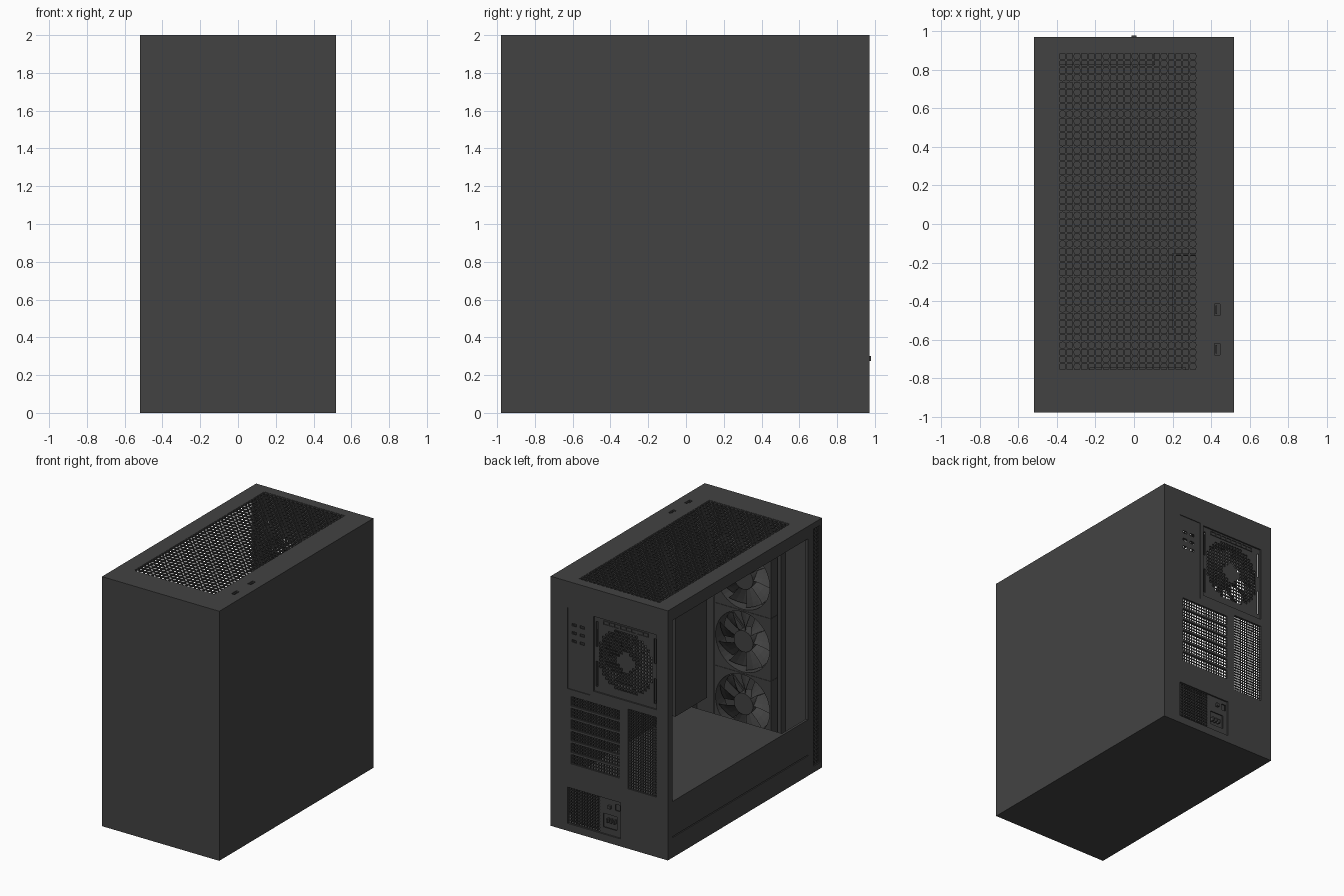
import bpy, bmesh, math
from mathutils import Vector

if "Cube" in bpy.data.objects:
    bpy.data.objects.remove(bpy.data.objects["Cube"])

mat = bpy.data.materials.new("dark_grey")
mat.diffuse_color = (0.055, 0.055, 0.055, 1)
mat.use_nodes = True
mat.node_tree.nodes["Principled BSDF"].inputs["Base Color"].default_value = mat.diffuse_color
X0, X1, Y0, Y1 = -0.52, 0.52, -0.98, 0.972

# planes: (u, v) -> 3D at a given offset, plus inward direction
PLANES = {
    "top": (lambda u, v, o: Vector((u, v, o)), Vector((0, 0, -1))),
    "back": (lambda u, v, o: Vector((u, o, v)), Vector((0, -1, 0))),
    "left": (lambda u, v, o: Vector((o, u, v)), Vector((1, 0, 0))),
}


def add_object(name, bm):
    bmesh.ops.recalc_face_normals(bm, faces=bm.faces)
    me = bpy.data.meshes.new(name)
    bm.to_mesh(me)
    bm.free()
    me.materials.append(mat)
    ob = bpy.data.objects.new(name, me)
    bpy.context.collection.objects.link(ob)
    return ob


def thicken(bm, vec):
    bmesh.ops.remove_doubles(bm, verts=bm.verts, dist=1e-5)
    rim = [e for e in bm.edges if e.is_boundary]
    d = bmesh.ops.duplicate(bm, geom=bm.verts[:] + bm.edges[:] + bm.faces[:])
    vm = d["vert_map"]
    bmesh.ops.translate(bm, verts=[g for g in d["geom"] if isinstance(g, bmesh.types.BMVert)], vec=vec)
    for e in rim:
        a, b = e.verts
        bm.faces.new((a, b, vm[b], vm[a]))


def box(name, x, y, z):
    bm = bmesh.new()
    bmesh.ops.create_cube(bm, size=1)
    for v in bm.verts:
        v.co = [(r[0] + r[1]) / 2 + c * (r[1] - r[0]) for c, r in zip(v.co, (x, y, z))]
    return add_object(name, bm)


# flat plate (u0, u1, v0, v1) with rectangular holes
def plate(name, plane, off, rect, holes, depth=0.02):
    f, n = PLANES[plane]
    us = sorted({r[i] for r in [rect] + holes for i in (0, 1)})
    vs = sorted({r[i] for r in [rect] + holes for i in (2, 3)})
    bm = bmesh.new()
    for a, b in zip(us, us[1:]):
        for c, d in zip(vs, vs[1:]):
            u, v = (a + b) / 2, (c + d) / 2
            if not any(h[0] < u < h[1] and h[2] < v < h[3] for h in holes):
                bm.faces.new([bm.verts.new(f(p, q, off)) for p, q in ((a, c), (b, c), (b, d), (a, d))])
    thicken(bm, n * depth)
    return add_object(name, bm)


# rectangle cell with a round (q=0) to square (q=1) hole
def cell(bm, f, off, u, v, w, h, fill, q, n=8):
    outer, inner = [], []
    for k in range(n):
        t = 2 * math.pi * k / n
        c, s = math.cos(t), math.sin(t)
        m = max(abs(c), abs(s))
        outer.append(bm.verts.new(f(u + c / m * w / 2, v + s / m * h / 2, off)))
        g = fill * (q / m + 1 - q) / 2
        inner.append(bm.verts.new(f(u + c * g * w, v + s * g * h, off)))
    for k in range(n):
        j = (k + 1) % n
        bm.faces.new((outer[k], outer[j], inner[j], inner[k]))


# perforated sheet; cells failing the mask stay solid
def perforated(name, plane, off, rect, nu, nv, depth=0.008, fill=0.8, q=0.7, mask=None):
    f, n = PLANES[plane]
    bm = bmesh.new()
    w, h = (rect[1] - rect[0]) / nu, (rect[3] - rect[2]) / nv
    for i in range(nu):
        for j in range(nv):
            u, v = rect[0] + (i + .5) * w, rect[2] + (j + .5) * h
            if mask and not mask(u, v):
                bm.faces.new([bm.verts.new(f(u + a * w / 2, v + b * h / 2, off))
                              for a, b in ((-1, -1), (1, -1), (1, 1), (-1, 1))])
            else:
                cell(bm, f, off, u, v, w, h, fill, q)
    thicken(bm, n * depth)
    return add_object(name, bm)


# solid outer panels
box("front_panel", (X0, X1), (Y0, Y0 + .02), (0, 2))
box("right_side_panel", (X1 - .015, X1), (Y0 + .02, Y1), (0, 2))
box("bottom_panel", (X0, X1 - .015), (Y0 + .02, Y1), (0, .02))

# top panel with mesh and two ports
MESH = (-.39, .325, -.76, .89)
ports = [(.418, .446, y - .03, y + .03) for y in (-.65, -.445)]
plate("top_panel", "top", 2, (X0, X1 - .015, Y0 + .02, Y1), [MESH] + ports)
perforated("top_mesh", "top", 1.998, MESH, 19, 44, .01)
for i, p in enumerate(ports):
    box(f"top_port_{i}", (p[0], p[1]), (p[2], p[3]), (1.965, 1.982))
    box(f"top_port_tongue_{i}", (p[0] + .006, p[0] + .014), (p[2] + .008, p[3] - .008), (1.98, 1.996))

# left side frame: open window, lower seam and front vent strip
VENT = (-.955, -.87, .05, 1.95)
plate("left_side_frame", "left", X0, (Y0 + .02, Y1, .02, 1.98),
      [(-.80, .915, .45, 1.90), (-.80, .915, .16, .168), VENT])
perforated("left_vent_strip", "left", X0 + .01, VENT, 3, 63, fill=.7)

# back panel cut-outs
FAN = (-.14, 1.48)
fan_rect = (-.42, .14, 1.18, 1.78)
io_rect = (.17, .37, 1.14, 1.79)
side_vent = (-.42, -.165, .48, 1.12)
psu_rect = (-.10, .37, .06, .35)
slots = [(-.09, .34, .545 + i * .093, .545 + i * .093 + .075) for i in range(6)]
plate("back_panel", "back", Y1, (X0 + .02, X1 - .015, .02, 1.98),
      [fan_rect, io_rect, side_vent, psu_rect] + slots)
perforated("back_fan_grille", "back", Y1 - .012, (-.38, .10, 1.24, 1.72), 18, 18, fill=.78, q=.5,
           mask=lambda u, v: .07 < math.hypot(u - FAN[0], v - FAN[1]) < .25)
side_slots = [(FAN[0] + s * .258 - .008, FAN[0] + s * .258 + .008, a, b)
              for s in (-1, 1) for a, b in ((1.22, 1.42), (1.54, 1.74))]
plate("back_fan_surround", "back", Y1 - .012, fan_rect, [(-.38, .10, 1.24, 1.72)] + side_slots, .008)
perforated("back_fan_top_slots", "back", Y1 - .005, (-.34, .06, 1.735, 1.765), 8, 1, .006, q=1)
io_holes = [(x - .02, x + .02, z - .01, z + .01) for x in (.245, .315) for z in (1.53, 1.595, 1.66)]
plate("io_plate", "back", Y1 - .006, io_rect, io_holes, .008)
perforated("back_side_vent", "back", Y1 - .008, side_vent, 12, 29)
for i, s in enumerate(slots):
    perforated(f"expansion_slot_cover_{i}", "back", Y1 - .008, s, 18, 3)

# power supply
box("power_supply_body", (-.10, .37), (.35, .93), (.06, .35))
perforated("power_supply_grille", "back", Y1 - .012, (.09, .37, .06, .35), 12, 12)
plate("power_supply_plate", "back", Y1 - .012, (-.10, .09, .06, .35),
      [(-.06, .06, .11, .22), (-.085, -.045, .27, .32)], .008)
for i, x in enumerate((-.03, 0, .03)):
    box(f"power_socket_pin_{i}", (x - .006, x + .006), (.92, .96), (.15, .18))
box("power_switch", (-.012, .012), (.95, .98), (.275, .30))

# inner structure
box("shroud_top", (X0 + .02, X1 - .015), (-.50, Y1 - .02), (.435, .45))
box("shroud_side", (-.498, -.488), (-.80, Y1 - .02), (.02, .435))
box("shroud_front", (-.488, X1 - .015), (-.50, -.485), (.02, .435))
plate("motherboard_tray", "left", .33, (-.50, Y1 - .02, .45, 1.98),
      [(-.42, -.36, .6, 1.7), (.25, .65, 1.05, 1.5)], .015)
box("cable_cover_bar", (.20, .215), (-.55, -.15), (.53, 1.88))
box("cable_cover_return", (.215, .33), (-.165, -.15), (.53, 1.88))
plate("fan_bracket", "back", -.86, (X0 + .02, X1 - .015, .02, 1.98), [(-.24, .28, .2, 1.72)], .012)
for s in (-1, 1):
    box(f"fan_rail_{s}", (.02 + s * .285 - .015, .02 + s * .285 + .015), (-.86, -.80), (.05, 1.95))


# fan: square frame, hub and swept blades
def make_fan():
    f = PLANES["back"][0]
    bm = bmesh.new()
    cell(bm, f, .055, 0, 0, .5, .5, .96, 0, 40)
    thicken(bm, Vector((0, -.11, 0)))
    bl = bmesh.new()
    for b in range(9):
        rows = []
        for i in range(5):
            r = .075 + .155 * i / 4
            rows.append([])
            for j in range(4):
                t = 2 * math.pi * b / 9 + .12 * i / 4 + (j / 3 - .5) * .62
                rows[-1].append(bl.verts.new((r * math.cos(t), (j / 3 - .5) * .07, r * math.sin(t))))
        for i in range(4):
            for j in range(3):
                bl.faces.new((rows[i][j], rows[i + 1][j], rows[i + 1][j + 1], rows[i][j + 1]))
    thicken(bl, Vector((0, .005, 0)))
    tmp = bpy.data.meshes.new("blades")
    bl.to_mesh(tmp)
    bl.free()
    bm.from_mesh(tmp)
    bpy.data.meshes.remove(tmp)
    hub = bmesh.ops.create_cone(bm, cap_ends=True, segments=32, radius1=.085, radius2=.085, depth=.09)
    for v in hub["verts"]:
        v.co = (v.co.x, v.co.z, v.co.y)
    # motor struts
    for a in range(4):
        st = bmesh.ops.create_cube(bm, size=1)
        t = math.pi / 4 + a * math.pi / 2
        for v in st["verts"]:
            r, w = .16 + v.co.x * .18, v.co.z * .015
            v.co = (r * math.cos(t) - w * math.sin(t), -.048 + v.co.y * .01, r * math.sin(t) + w * math.cos(t))
    return add_object("rear_fan", bm)


rear = make_fan()
rear.location = (FAN[0], .88, FAN[1])
for i in range(3):
    fan = bpy.data.objects.new(f"front_fan_{i}", rear.data)
    fan.location = (.02, -.80, .45 + .502 * i)
    bpy.context.collection.objects.link(fan)
